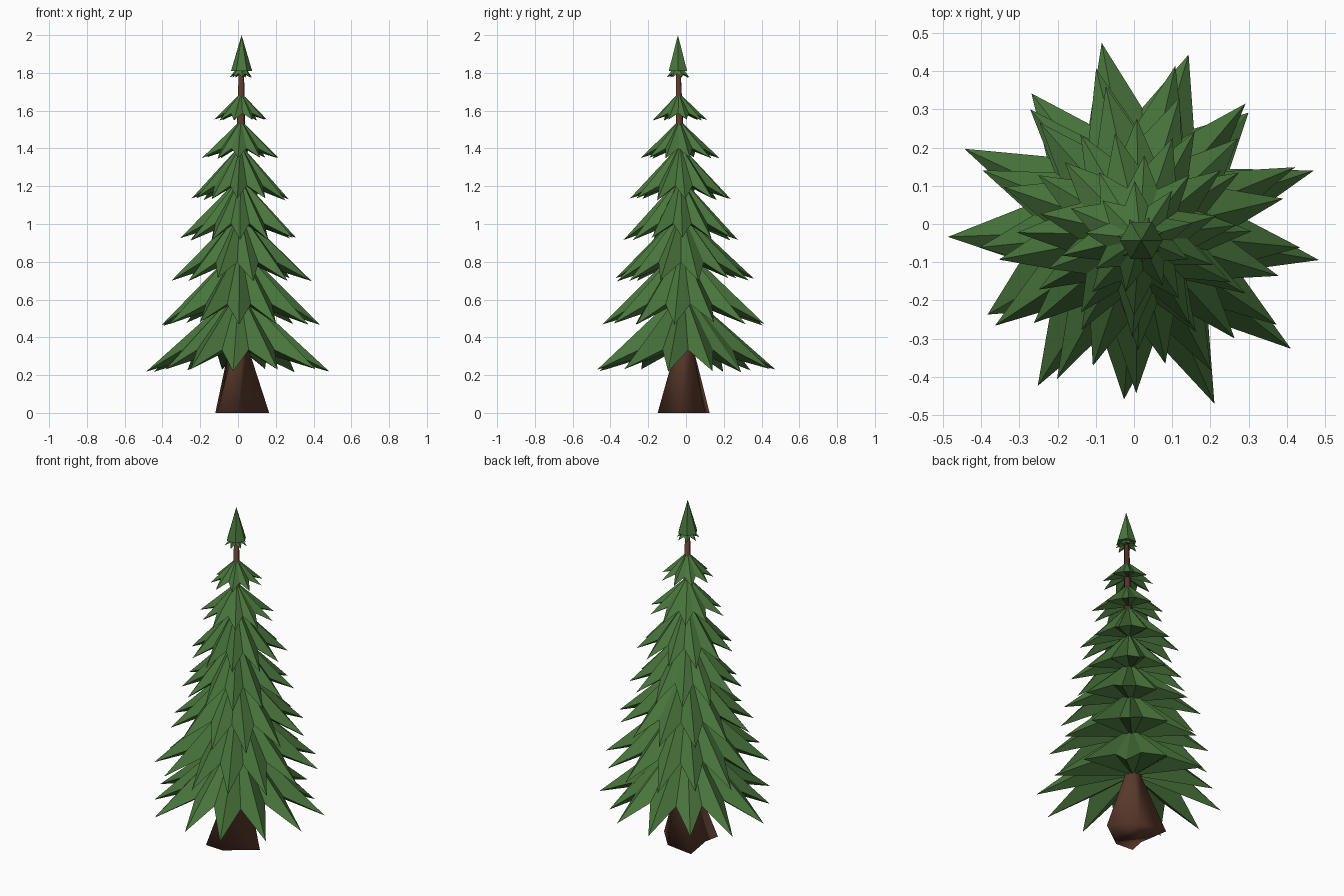
import bpy, bmesh, math, random
from mathutils import Vector, Matrix

if "Cube" in bpy.data.objects:
    bpy.data.objects.remove(bpy.data.objects["Cube"])

random.seed(4)

def make_mat(name, rgb):
    m = bpy.data.materials.new(name)
    m.diffuse_color = (*rgb, 1)
    m.use_nodes = True
    m.node_tree.nodes["Principled BSDF"].inputs["Base Color"].default_value = m.diffuse_color
    return m

GREEN = make_mat("needle green", (0.066, 0.178, 0.045))
BROWN = make_mat("bark brown", (0.1, 0.04, 0.024))

def finish(bm, name, mat, smooth=False):
    bmesh.ops.recalc_face_normals(bm, faces=bm.faces)
    me = bpy.data.meshes.new(name)
    bm.to_mesh(me)
    bm.free()
    me.materials.append(mat)
    for p in me.polygons:
        p.use_smooth = smooth
    ob = bpy.data.objects.new(name, me)
    bpy.context.collection.objects.link(ob)
    return ob

def lean(z):
    # the tree leans slightly as it rises
    return Vector((0.01 * z, -0.0225 * z, 0))

def tier(name, z_tip, z_top, radii, start, notch=0.62, jitter=0.01):
    # one star-shaped skirt of drooping branches, with a shallow hollow below
    bm = bmesh.new()
    h, n = z_top - z_tip, len(radii)
    c = lean(z_tip)
    mean = sum(radii) / n
    top = bm.verts.new(lean(z_top) + Vector((0, 0, z_top)))
    under = bm.verts.new(c + Vector((0, 0, z_tip + 0.31 * h)))
    rim = []
    for i, r in enumerate(radii):
        for k, rad, z in ((0, r, z_tip + random.uniform(-1, 1) * jitter),
                          (0.5, mean * notch * random.uniform(0.95, 1.05), z_tip + 0.25 * h)):
            a = start + math.tau * (i + k) / n
            rim.append(bm.verts.new(c + Vector((rad * math.cos(a), rad * math.sin(a), z))))
    for i, v in enumerate(rim):
        w = rim[(i + 1) % len(rim)]
        bm.faces.new((v, w, top))
        bm.faces.new((w, v, under))
    return finish(bm, name, GREEN)

# lowest branches, reaching the full width
tier("branch_tier_1", 0.224, 0.66,
     [.49, .49, .42, .47, .487, .44, .49, .49, .45, .49, .455, .51, .52],
     math.radians(-10.5), 0.63)

# upper branches: tip height, top height, radius, spikes
for i, (zt, zp, r, n) in enumerate([(0.47, 0.89, 0.43, 13), (0.705, 1.07, 0.375, 12),
                                    (0.92, 1.25, 0.31, 12), (1.13, 1.42, 0.262, 11),
                                    (1.35, 1.55, 0.202, 10), (1.55, 1.695, 0.143, 9),
                                    (1.775, 1.86, 0.062, 7)]):
    tier(f"branch_tier_{i + 2}", zt, zp,
         [r * random.uniform(0.95, 1.05) for _ in range(n)],
         random.uniform(0, 1), jitter=0.025 * r)

# pointed crown
bm = bmesh.new()
bmesh.ops.create_cone(bm, cap_ends=True, segments=6, radius1=0.056, radius2=0, depth=0.19)
bmesh.ops.rotate(bm, verts=bm.verts, matrix=Matrix.Rotation(math.radians(30), 3, 'Z'))
bmesh.ops.translate(bm, verts=bm.verts, vec=lean(1.9) + Vector((0, 0, 1.905)))
finish(bm, "crown", GREEN)

# trunk: irregular flared foot, tapering to a thin stem
bm = bmesh.new()
foot = [(.165, -.03), (.05, .1), (-.12, .125), (-.092, -.05), (-.11, -.142), (0, -.15)]
rings = [[bm.verts.new((x, y, 0)) for x, y in foot]]
for z, r in [(0.34, 0.052), (0.9, 0.038), (1.85, 0.013)]:
    ring = []
    for k in range(6):
        a = math.radians(-5) + math.tau * k / 6
        ring.append(bm.verts.new(lean(z) + Vector((r * math.cos(a), r * math.sin(a), z))))
    rings.append(ring)
for a, b in zip(rings, rings[1:]):
    for k in range(6):
        j = (k + 1) % 6
        bm.faces.new((a[k], a[j], b[j], b[k]))
bm.faces.new(rings[0])
bm.faces.new(rings[-1])
finish(bm, "trunk", BROWN, True)
